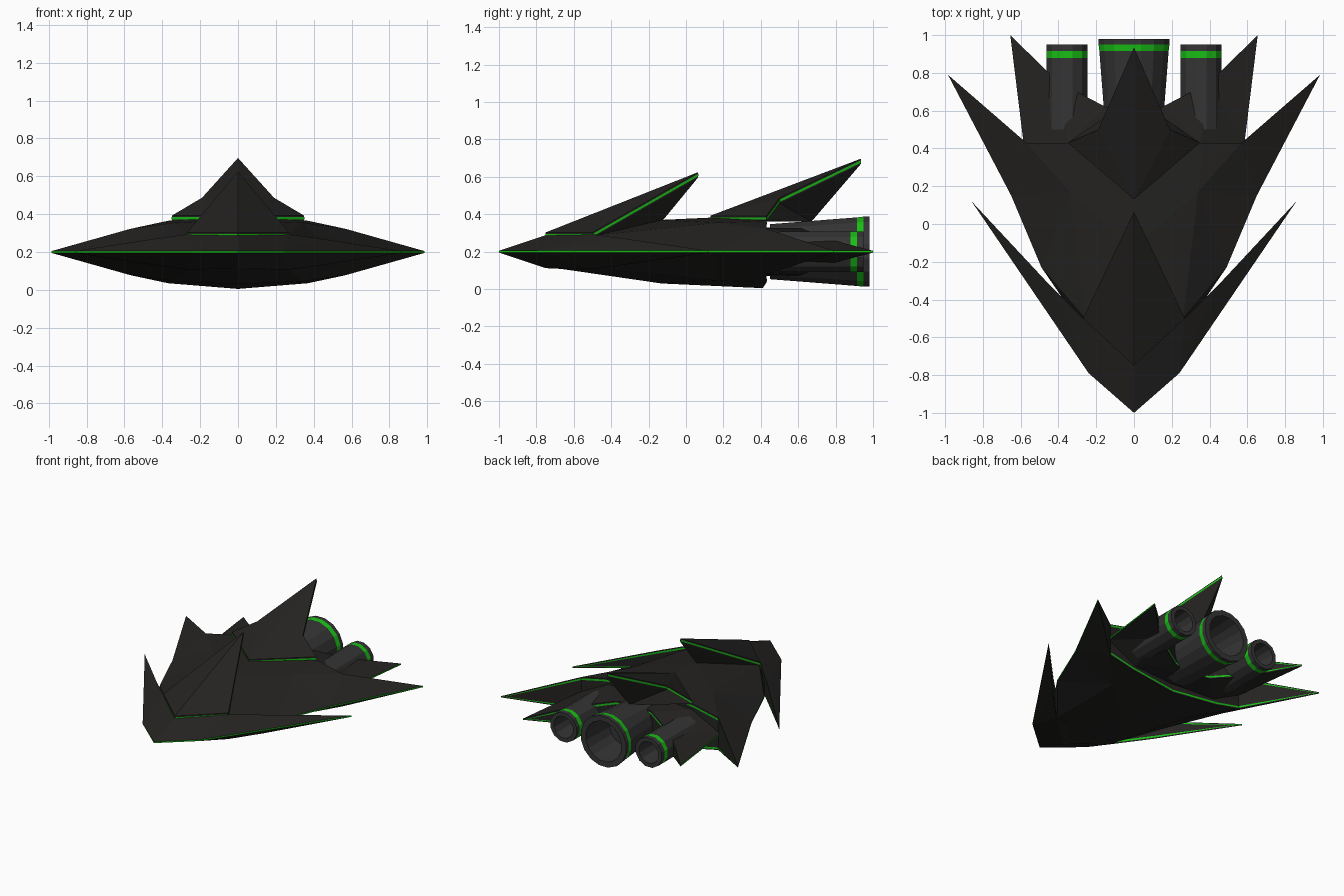
import bpy, bmesh, math

if "Cube" in bpy.data.objects:
    bpy.data.objects.remove(bpy.data.objects["Cube"])

MID = 0.2    # height of the hull's mirror plane
RIM = 0.005  # half height of the glowing leading rim


def material(name, rgb):
    m = bpy.data.materials.new(name)
    m.diffuse_color = (*rgb, 1)
    m.use_nodes = True
    m.node_tree.nodes["Principled BSDF"].inputs["Base Color"].default_value = m.diffuse_color
    return m


DARK = material("dark_plating", (0.018, 0.017, 0.016))
GREEN = material("green_glow", (0.01, 0.52, 0.008))
METAL = material("engine_metal", (0.035, 0.035, 0.035))


def build(name, verts, faces, mats, slots, weld=True):
    me = bpy.data.meshes.new(name)
    me.from_pydata(verts, [], faces)
    for m in mats:
        me.materials.append(m)
    me.polygons.foreach_set("material_index", slots)
    bm = bmesh.new()
    bm.from_mesh(me)
    if weld:
        bmesh.ops.remove_doubles(bm, verts=bm.verts, dist=1e-4)
        bmesh.ops.recalc_face_normals(bm, faces=bm.faces)
    bm.to_mesh(me)
    bm.free()
    ob = bpy.data.objects.new(name, me)
    bpy.context.collection.objects.link(ob)
    return ob


def edge_glow(name, path, flip_z):
    """Thin green ribbon just under an edge, mirrored left/right and optionally below."""
    verts, faces = [], []
    for sx in (1, -1):
        for sz in ((1, -1) if flip_z else (1,)):
            for p, q in zip(path, path[1:]):
                dx, dy = q[0] - p[0], q[1] - p[1]
                s = 0.003 / math.hypot(dx, dy)
                i = len(verts)
                for (x, y, z), drop in ((p, .008), (q, .008), (q, .021), (p, .021)):
                    h = max(z - drop, MID - RIM)
                    verts.append((sx * (x + dy * s), y - dx * s, MID + sz * (h - MID)))
                faces.append((i, i + 1, i + 2, i + 3))
    build(name, verts, faces, [GREEN], [0] * len(faces), weld=False)


def hull_layer(name, pts, faces, rim, glow):
    """Half of a top sheet, mirrored in x and about z = MID, with walls along the rim."""
    n = len(pts)
    pts = [(x, y, max(z, MID + RIM)) for x, y, z in pts]
    verts, polys, slots = [], [], []
    for sx in (1, -1):
        for sz in (1, -1):
            o = len(verts)
            verts += [(sx * x, y, MID + sz * (z - MID)) for x, y, z in pts]
            polys += [tuple(o + i for i in f) for f in faces]
            slots += [0] * len(faces)
        for a, b in zip(rim, rim[1:]):
            polys.append((o - n + a, o - n + b, o + b, o + a))
            slots.append(int(max(pts[a][2], pts[b][2]) < MID + RIM + 1e-4))
    build(name, verts, polys, [DARK, GREEN], slots)
    edge_glow(name + "_trailing_glow", [pts[i] for i in glow], True)


# Front wing layer with the nose
hull_layer("front_wing",
           [(0, -1, .2), (.24, -.79, .2), (.86, .12, .2), (.44, -.33, .27),
            (.27, -.5, .293), (0, -.75, .288), (0, -.5, .3)],
           [(0, 1, 5), (1, 4, 5), (1, 3, 4), (1, 2, 3), (4, 6, 5)],
           [0, 1, 2, 3, 4, 6], [2, 3, 4])

# Main wing layer with the flat back
hull_layer("main_wing",
           [(0, -.75, .28), (.27, -.55, .2), (.49, -.23, .2), (.65, .15, .2),
            (.985, .79, .2), (.57, .43, .322), (.37, .43, .365), (0, .41, .395),
            (0, -.13, .37), (.26, -.5, .285), (.34, .17, .355)],
           [(0, 1, 9), (1, 2, 9), (2, 10, 9), (9, 10, 8), (0, 9, 8), (2, 3, 10),
            (3, 4, 5), (3, 5, 10), (5, 6, 10), (10, 6, 7), (10, 7, 8)],
           [0, 1, 2, 3, 4, 5, 6, 7], [4, 5, 6, 7])

# Rear wing layer
hull_layer("rear_wing",
           [(0, .2, .33), (.5, .2, .2), (.585, .43, .2), (.655, 1, .2),
            (.40, .75, .27), (.15, .62, .325), (0, .58, .33), (.35, .43, .325)],
           [(0, 1, 7), (1, 2, 7), (2, 3, 4), (2, 4, 7), (7, 4, 5), (0, 7, 5), (0, 5, 6)],
           [0, 1, 2, 3, 4, 5, 6], [3, 4, 5, 6])


def fin(name, path, root):
    """Swept peaked fin: fan of top faces, a thin lip, underside drawn to a root point."""
    n, lip = len(path), 0.028
    verts, polys = [], []
    for sx in (1, -1):
        o = len(verts)
        verts += [(sx * x, y, z) for x, y, z in path]
        verts += [(sx * x, y, z - lip) for x, y, z in path] + [root]
        polys += [(o, o + i, o + i + 1) for i in range(1, n - 1)]
        for i in range(n - 1):
            polys.append((o + i, o + i + 1, o + n + i + 1, o + n + i))
            polys.append((o + n + i, o + n + i + 1, o + 2 * n))
    build(name, verts, polys, [DARK], [0] * len(polys))
    edge_glow(name + "_glow", path, False)


fin("front_fin", [(0, -.75, .303), (.27, -.5, .303), (0, .065, .625)], (0, -.13, .36))
fin("rear_fin", [(0, .13, .392), (.35, .43, .392), (.19, .5, .487), (0, .935, .697)],
    (0, .67, .36))


def engine(name, cx, sides, profile, band):
    """Lathe a (radius, y) profile about the y direction; one ring of faces glows."""
    k = len(profile)
    verts, polys, slots = [], [], []
    for s in range(sides):
        a = 2 * math.pi * (s + .5) / sides
        verts += [(cx + r * math.cos(a), y, MID + r * math.sin(a)) for r, y in profile]
        t = (s + 1) % sides
        for i in range(k - 1):
            polys.append((s * k + i, s * k + i + 1, t * k + i + 1, t * k + i))
            slots.append(int(i == band))
    build(name, verts, polys, [METAL, GREEN], slots)


# Large centre engine and the two small side engines
engine("centre_engine", 0, 16,
       [(0, .45), (.15, .45), (.187, .915), (.191, .95), (.191, .98), (.15, .98),
        (.135, .72), (0, .72)], 2)
for side, sx in (("right", 1), ("left", -1)):
    engine(side + "_engine", sx * .355, 12,
           [(0, .5), (.112, .5), (.112, .88), (.112, .915), (.112, .95), (.082, .95),
            (.075, .75), (0, .75)], 2)
